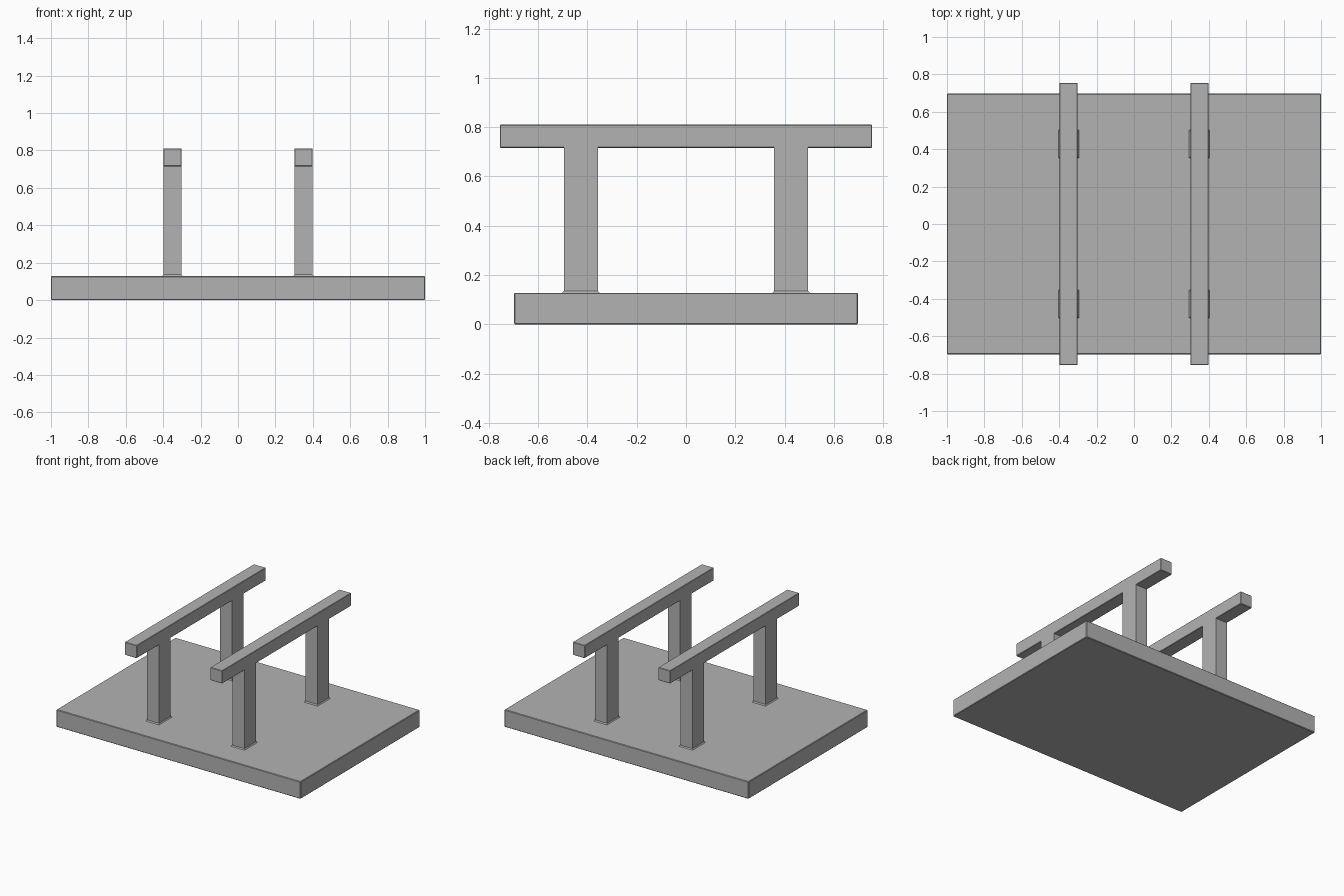
import bpy
import bmesh
from mathutils import Vector

cube = bpy.data.objects.get("Cube")
if cube:
    bpy.data.objects.remove(cube, do_unlink=True)

grey = bpy.data.materials.new("plain_grey")
grey.use_nodes = True
colour = (0.45, 0.45, 0.45, 1)
grey.diffuse_color = colour
grey.node_tree.nodes["Principled BSDF"].inputs["Base Color"].default_value = colour


def block(name, centre, size, flare=0, bevel=0):
    """Box with optional wider foot and softened edges."""
    bm = bmesh.new()
    bmesh.ops.create_cube(bm, size=1)
    for v in bm.verts:
        foot = flare if v.co.z < 0 else 0
        grow = Vector((2 * foot, 2 * foot, 0))
        v.co = v.co * (Vector(size) + grow) + Vector(centre)
    mesh = bpy.data.meshes.new(name)
    bm.to_mesh(mesh)
    bm.free()
    mesh.materials.append(grey)
    obj = bpy.data.objects.new(name, mesh)
    bpy.context.collection.objects.link(obj)
    if bevel:
        mod = obj.modifiers.new("soft_edges", "BEVEL")
        mod.width = bevel
        mod.segments = 1
    return obj


# Base slab
block("base", (0, 0, 0.064), (2, 1.394, 0.128), bevel=0.004)

for side, x in (("right", -0.35), ("left", 0.35)):
    # Grip bar
    block(side + "_bar", (x, 0, 0.763), (0.098, 1.51, 0.095), bevel=0.003)
    for end, y in (("front", -0.427), ("back", 0.427)):
        # Upright post and its flared weld at the base
        block(f"{side}_{end}_post", (x, y, 0.42), (0.098, 0.138, 0.6))
        block(f"{side}_{end}_weld", (x, y, 0.13), (0.098, 0.138, 0.012), flare=0.009)
